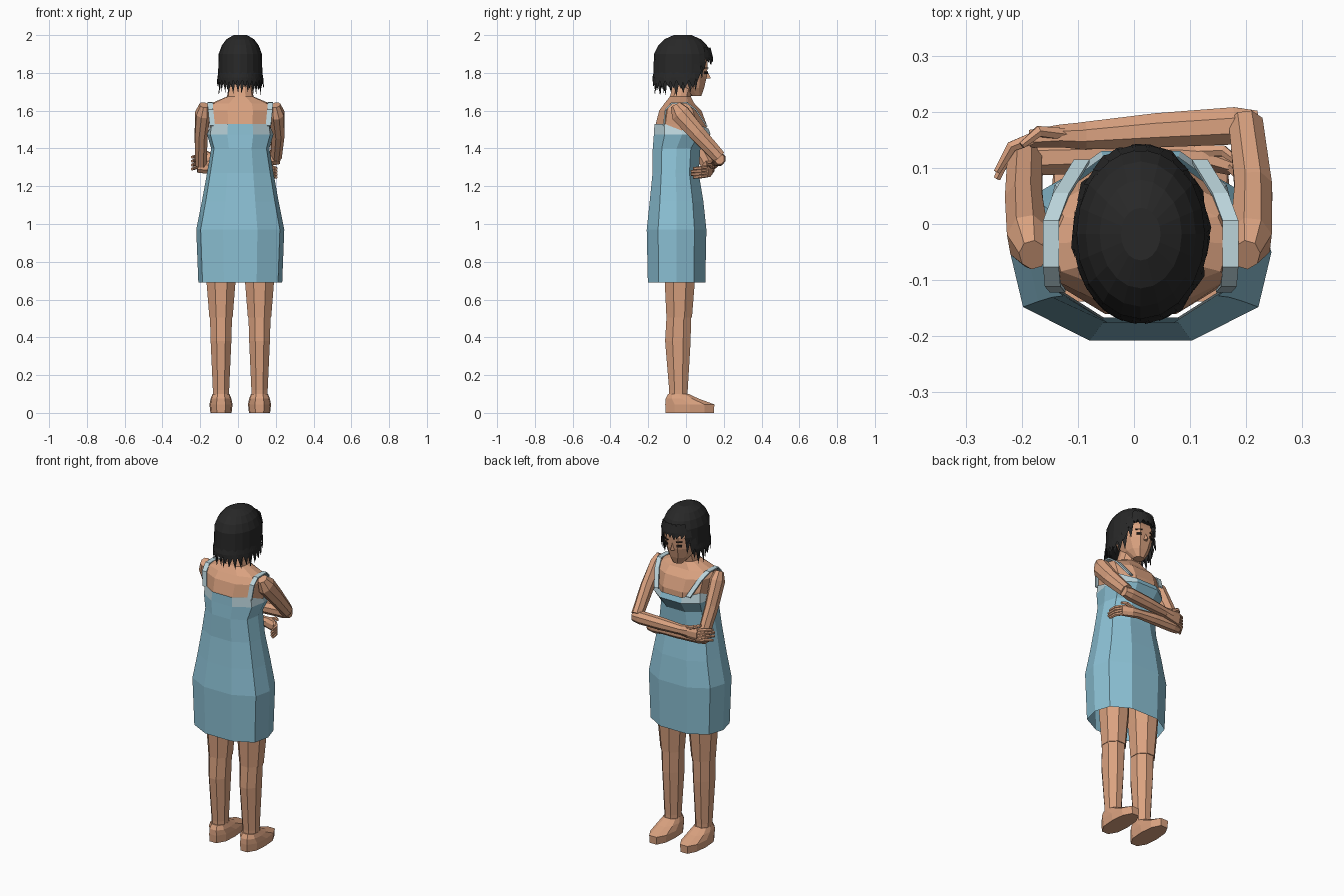
import bpy, bmesh, math, random
from mathutils import Vector

random.seed(4)
CX = 0.012  # body axis


def mat(name, r, g, b):
    m = bpy.data.materials.new(name)
    m.diffuse_color = (r, g, b, 1)
    return m


SKIN = mat("skin", 0.70, 0.36, 0.215)
DRESS = mat("dress blue", 0.26, 0.53, 0.66)
STRAP = mat("strap pale blue", 0.50, 0.66, 0.71)
HAIR = mat("hair black", 0.021, 0.021, 0.021)
EYE = mat("eye dark", 0.02, 0.013, 0.01)


def make(name, verts, faces, *mats):
    me = bpy.data.meshes.new(name)
    me.from_pydata([tuple(v) for v in verts], [], faces)
    for m in mats:
        me.materials.append(m)
    bm = bmesh.new()
    bm.from_mesh(me)
    bmesh.ops.recalc_face_normals(bm, faces=bm.faces)
    bm.to_mesh(me)
    bm.free()
    ob = bpy.data.objects.new(name, me)
    bpy.context.collection.objects.link(ob)
    return ob


def skin_rings(name, rings, caps, *mats):
    n = len(rings[0])
    verts = [v for r in rings for v in r]
    faces = [(k * n + i, k * n + (i + 1) % n, (k + 1) * n + (i + 1) % n, (k + 1) * n + i)
             for k in range(len(rings) - 1) for i in range(n)]
    if caps:
        faces += [tuple(range(n))[::-1], tuple(range(len(verts) - n, len(verts)))]
    return make(name, verts, faces, *mats)


# ten-sided body section, flat at front and back
half = [(0.39, -1), (0.9, -0.62), (1, 0), (0.87, 0.6), (0.4, 1)]
BODY = half + [(-x, y) for x, y in reversed(half)]
OCT = [(math.cos(math.pi * (i + .5) / 4) * 1.06, math.sin(math.pi * (i + .5) / 4) * 1.06) for i in range(8)]


def loft(rows, section):
    """rows of (z, cx, cy, rx, ry)"""
    return [[Vector((cx + rx * x, cy + ry * y, z)) for x, y in section] for z, cx, cy, rx, ry in rows]


def limb(name, rows, sides=8, m=SKIN):
    """tube along rows of (x, y, z, horizontal radius, vertical radius)"""
    pts = [Vector(r[:3]) for r in rows]
    rings = []
    for i, p in enumerate(pts):
        t = (pts[min(i + 1, len(pts) - 1)] - pts[max(i - 1, 0)]).normalized()
        s = t.cross(Vector((0, 0, 1))).normalized()
        u = s.cross(t)
        a, b = rows[i][3:]
        rings.append([p + s * a * math.cos(q) + u * b * math.sin(q)
                      for q in [2 * math.pi * (k + .5) / sides for k in range(sides)]])
    return skin_rings(name, rings, True, m)


# dress: open tube, lower under the arms, pale panels by the straps
rings = loft([(0.69, CX, -0.05, 0.222, 0.152), (0.97, CX, -0.05, 0.233, 0.158),
              (1.12, CX, -0.05, 0.203, 0.142), (1.27, CX, -0.055, 0.176, 0.122),
              (1.40, CX, -0.05, 0.154, 0.126), (1.475, CX, -0.02, 0.176, 0.15),
              (1.53, CX, -0.024, 0.168, 0.143)], BODY)
for i, v in enumerate(rings[-1]):
    x, y = BODY[i]
    v.z = 1.495 if abs(x) == 1 else (1.505 if y == 1 else 1.53)
dress = skin_rings("dress", rings, False, DRESS, STRAP)
for p in dress.data.polygons:
    if p.center.z > 1.48 and abs(p.normal.y) < 0.93:
        p.material_index = 1

# torso and neck
skin_rings("torso", loft([(1.38, CX, -0.05, 0.13, 0.10), (1.47, CX, -0.025, 0.16, 0.135),
                          (1.53, CX, -0.026, 0.164, 0.134), (1.60, CX, -0.03, 0.172, 0.112),
                          (1.637, CX, -0.035, 0.158, 0.08), (1.675, CX, -0.03, 0.07, 0.055),
                          (1.77, CX, -0.005, 0.055, 0.055)], BODY), True, SKIN)

# shoulder straps
for s, side in ((-1, "left"), (1, "right")):
    path = [(0.148, -0.118, 1.52), (0.157, -0.108, 1.605), (0.16, -0.075, 1.64),
            (0.16, 0.005, 1.641), (0.142, 0.052, 1.605), (0.105, 0.112, 1.515)]
    v = [(CX + s * (x + d), y, z) for x, y, z in path for d in (-0.014, 0.014)]
    f = [(2 * i, 2 * i + 1, 2 * i + 3, 2 * i + 2) for i in range(len(path) - 1)]
    strap = make("strap_" + side, v, f, STRAP)
    so = strap.modifiers.new("thickness", 'SOLIDIFY')
    so.thickness, so.offset = 0.008, 0

# legs and feet
for s, side in ((-1, "left"), (1, "right")):
    c = CX + s * 0.102
    skin_rings("lower_leg_" + side, loft([(0.07, c, -0.04, 0.044, 0.05), (0.12, c, -0.04, 0.044, 0.05),
               (0.38, c, -0.043, 0.056, 0.069), (0.52, c, -0.038, 0.06, 0.066)], OCT), True, SKIN)
    skin_rings("thigh_" + side, loft([(0.505, c, -0.036, 0.063, 0.069), (0.69, c, -0.033, 0.078, 0.081),
               (0.98, c, -0.04, 0.092, 0.1)], OCT), True, SKIN)
    skin_rings("foot_" + side, loft([(0, c, 0.02, 0.056, 0.128), (0.045, c, 0.02, 0.061, 0.13),
               (0.075, c, -0.02, 0.055, 0.088), (0.10, c, -0.04, 0.045, 0.055)], BODY), True, SKIN)

# crossed arms
limb("upper_arm_right", [(0.2, -0.055, 1.63, 0.025, 0.03), (0.207, -0.03, 1.585, 0.04, 0.054),
                         (0.213, 0.06, 1.48, 0.036, 0.047), (0.2, 0.175, 1.355, 0.033, 0.038)])
limb("forearm_right", [(0.222, 0.178, 1.345, 0.026, 0.03), (0.18, 0.175, 1.345, 0.036, 0.038),
                       (0.04, 0.167, 1.34, 0.033, 0.036), (-0.095, 0.157, 1.335, 0.026, 0.028)])
limb("upper_arm_left", [(-0.18, -0.055, 1.63, 0.025, 0.03), (-0.187, -0.03, 1.585, 0.04, 0.054),
                        (-0.196, 0.035, 1.46, 0.036, 0.047), (-0.195, 0.115, 1.315, 0.033, 0.038)])
limb("forearm_left", [(-0.215, 0.115, 1.30, 0.026, 0.03), (-0.17, 0.118, 1.30, 0.034, 0.036),
                      (-0.03, 0.122, 1.292, 0.032, 0.033), (0.09, 0.122, 1.283, 0.024, 0.026)])

# hands wrapping round the opposite side
limb("palm_right", [(-0.085, 0.157, 1.335, 0.027, 0.03), (-0.13, 0.157, 1.335, 0.022, 0.037),
                    (-0.185, 0.152, 1.332, 0.017, 0.04)])
limb("palm_left", [(0.08, 0.122, 1.283, 0.026, 0.028), (0.12, 0.12, 1.28, 0.024, 0.033),
                   (0.175, 0.102, 1.277, 0.017, 0.033)])
for k in range(4):
    d = (k - 1.5) * 0.019
    e = 0.012 * abs(k - 1.5)
    limb("finger_right_%d" % k, [(-0.18, 0.153, 1.332 + d, 0.012, 0.011), (-0.218, 0.138, 1.33 + d, 0.011, 0.011),
                                 (-0.244, 0.075 + e, 1.322 + d * 1.1, 0.007, 0.008)], 6)
    limb("finger_left_%d" % k, [(0.17, 0.106, 1.278 + d * .8, 0.012, 0.01), (0.196, 0.078, 1.274 + d * .8, 0.011, 0.01),
                                (0.203, 0.02 + e, 1.27 + d * .8, 0.007, 0.008)], 6)
limb("thumb_right", [(-0.12, 0.16, 1.355, 0.012, 0.012), (-0.17, 0.165, 1.378, 0.011, 0.011),
                     (-0.2, 0.14, 1.385, 0.007, 0.007)], 6)
limb("thumb_left", [(0.11, 0.13, 1.295, 0.012, 0.012), (0.16, 0.13, 1.312, 0.011, 0.011),
                    (0.185, 0.11, 1.318, 0.007, 0.007)], 6)

# head and nose
skin_rings("head", loft([(1.678, CX, 0.055, 0.03, 0.026), (1.72, CX, 0.03, 0.062, 0.066),
                         (1.78, CX, 0.015, 0.086, 0.095), (1.85, CX, 0.005, 0.096, 0.11),
                         (1.93, CX, -0.01, 0.082, 0.095)], BODY), True, SKIN)
make("nose", [(CX - 0.016, 0.1, 1.768), (CX + 0.016, 0.1, 1.768), (CX, 0.132, 1.772), (CX, 0.108, 1.82)],
     [(0, 1, 2), (0, 2, 3), (1, 3, 2), (0, 3, 1)], SKIN)

# eyes and brows: thin plates
for s, side in ((-1, "left"), (1, "right")):
    for part, z, h, w in (("eye", 1.80, 0.013, 0.028), ("brow", 1.825, 0.006, 0.036)):
        bpy.ops.mesh.primitive_cube_add(size=1, location=(CX + s * 0.042, 0.106, z), rotation=(0, 0, -s * 0.55))
        ob = bpy.context.object
        ob.name = part + "_" + side
        ob.scale = (w, 0.009, h)
        ob.data.materials.append(EYE)


# hair: angle 0 is the face side
def hair_point(a, z, k):
    return Vector((CX + 0.118 * k * math.sin(a), -0.018 + 0.156 * k * math.cos(a), z))


def hair_end(a):
    d = abs((math.degrees(a) + 180) % 360 - 180)
    if d < 40:
        return 1.88
    return 1.88 - 0.11 * min((d - 40) / 30, 1)


N = 20
angles = [2 * math.pi * i / N for i in range(N)]
rings = [[hair_point(a, z, k) for a in angles]
         for z, k in ((2.0, 0.3), (1.978, 0.62), (1.945, 0.83), (1.90, 0.97))]
rings.append([hair_point(a, hair_end(a), 1.0) for a in angles])
rings.append([hair_point(a, hair_end(a), 0.86) for a in angles])
skin_rings("hair_cap", rings, True, HAIR)

# hanging pointed locks in two layers
verts, faces = [], []
for layer, (count, drop, out) in enumerate(((30, 0.035, 1.03), (26, 0.07, 0.94))):
    for i in range(count):
        a = 2 * math.pi * (i + 0.5 * layer) / count
        d = abs((math.degrees(a) + 180) % 360 - 180)
        if layer and d < 48:
            continue
        z = hair_end(a)
        w = 0.15
        tip = z - drop * (0.6 if d < 48 else 1) - random.uniform(0, 0.02 if d < 48 else 0.025)
        b = len(verts)
        verts += [hair_point(a - w * .6, z + 0.055, 0.95), hair_point(a + w * .6, z + 0.055, 0.95),
                  hair_point(a + w, z + 0.005, out), hair_point(a - w, z + 0.005, out),
                  hair_point(a + random.uniform(-.07, .07), tip, out + random.uniform(-.03, .05)),
                  hair_point(a, z + 0.01, out - 0.08)]
        faces += [(b, b + 1, b + 2, b + 3), (b + 3, b + 2, b + 4), (b, b + 3, b + 5),
                  (b + 1, b + 5, b + 2), (b, b + 5, b + 1), (b + 3, b + 4, b + 5), (b + 2, b + 5, b + 4)]
make("hair_locks", verts, faces, HAIR)
